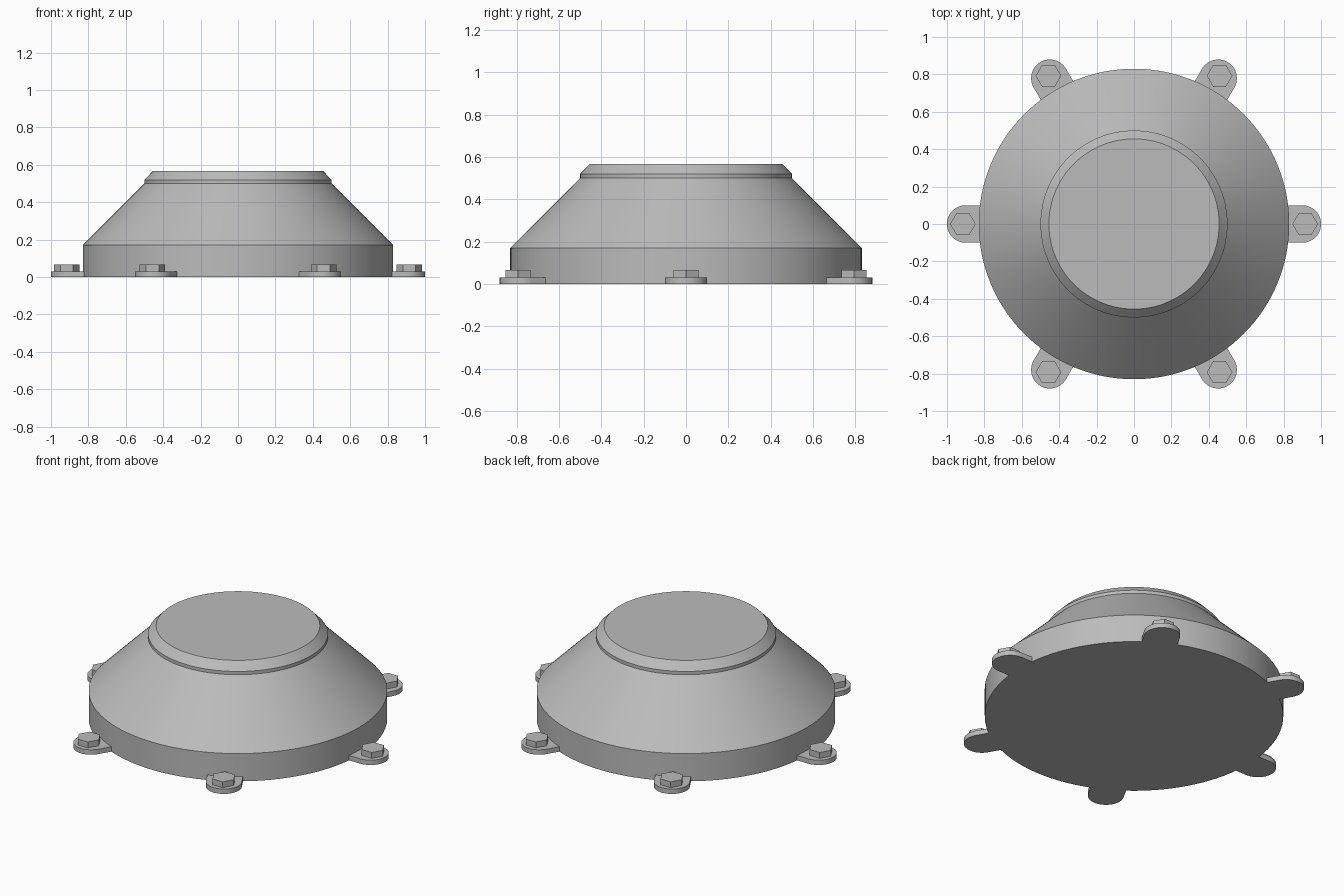
import bpy
import bmesh
from math import sin, cos, pi, radians
from mathutils import Matrix

cube = bpy.data.objects.get("Cube")
if cube:
    bpy.data.objects.remove(cube, do_unlink=True)

GREY = (0.5, 0.5, 0.5, 1)
metal = bpy.data.materials.new("plain grey metal")
metal.use_nodes = True
metal.diffuse_color = GREY
metal.node_tree.nodes["Principled BSDF"].inputs["Base Color"].default_value = GREY


def finish(bm, name):
    """Turn a bmesh into a shaded object with the metal material."""
    bmesh.ops.recalc_face_normals(bm, faces=bm.faces)
    mesh = bpy.data.meshes.new(name)
    bm.to_mesh(mesh)
    bm.free()
    mesh.materials.append(metal)
    obj = bpy.data.objects.new(name, mesh)
    bpy.context.collection.objects.link(obj)
    bpy.ops.object.select_all(action="DESELECT")
    obj.select_set(True)
    bpy.context.view_layer.objects.active = obj
    bpy.ops.object.shade_smooth_by_angle(angle=radians(25))
    return obj


def lathe(name, profile, sides):
    """Closed solid of revolution from (radius, height) points."""
    bm = bmesh.new()
    rings = [[bm.verts.new((r * cos(2 * pi * i / sides), r * sin(2 * pi * i / sides), z))
              for i in range(sides)] for r, z in profile]
    for low, high in zip(rings, rings[1:]):
        for i in range(sides):
            j = (i + 1) % sides
            bm.faces.new((low[i], low[j], high[j], high[i]))
    bm.faces.new(rings[0])
    bm.faces.new(rings[-1])
    return finish(bm, name)


def prism(name, outline, z0, z1, turn):
    """Extrude a flat outline upward and turn it about the centre axis."""
    bm = bmesh.new()
    face = bm.faces.new([bm.verts.new((x, y, z0)) for x, y in outline])
    top = bmesh.ops.extrude_face_region(bm, geom=[face], use_keep_orig=True)["geom"]
    verts = [v for v in top if isinstance(v, bmesh.types.BMVert)]
    bmesh.ops.translate(bm, verts=verts, vec=(0, 0, z1 - z0))
    bm.transform(Matrix.Rotation(turn, 4, "Z"))
    return finish(bm, name)


# Housing: round base wall, sloping cone, thin collar and chamfered cap
lathe("housing", [(0.83, 0), (0.83, 0.17), (0.5, 0.5), (0.5, 0.52), (0.455, 0.567)], 128)

# Six mounting lugs with rounded ends, each carrying a hexagonal bolt head
STEPS = 24
lug = [(0.7, -0.1)]
lug += [(0.9 + 0.1 * cos(a), 0.1 * sin(a))
        for a in (-pi / 2 + pi * i / STEPS for i in range(STEPS + 1))]
lug += [(0.7, 0.1)]
hexagon = [(0.915 + 0.068 * cos(pi * i / 3), 0.068 * sin(pi * i / 3)) for i in range(6)]

for n in range(6):
    turn = n * pi / 3
    prism(f"mounting_lug_{n + 1}", lug, 0, 0.03, turn)
    prism(f"bolt_head_{n + 1}", hexagon, 0.03, 0.066, turn)
